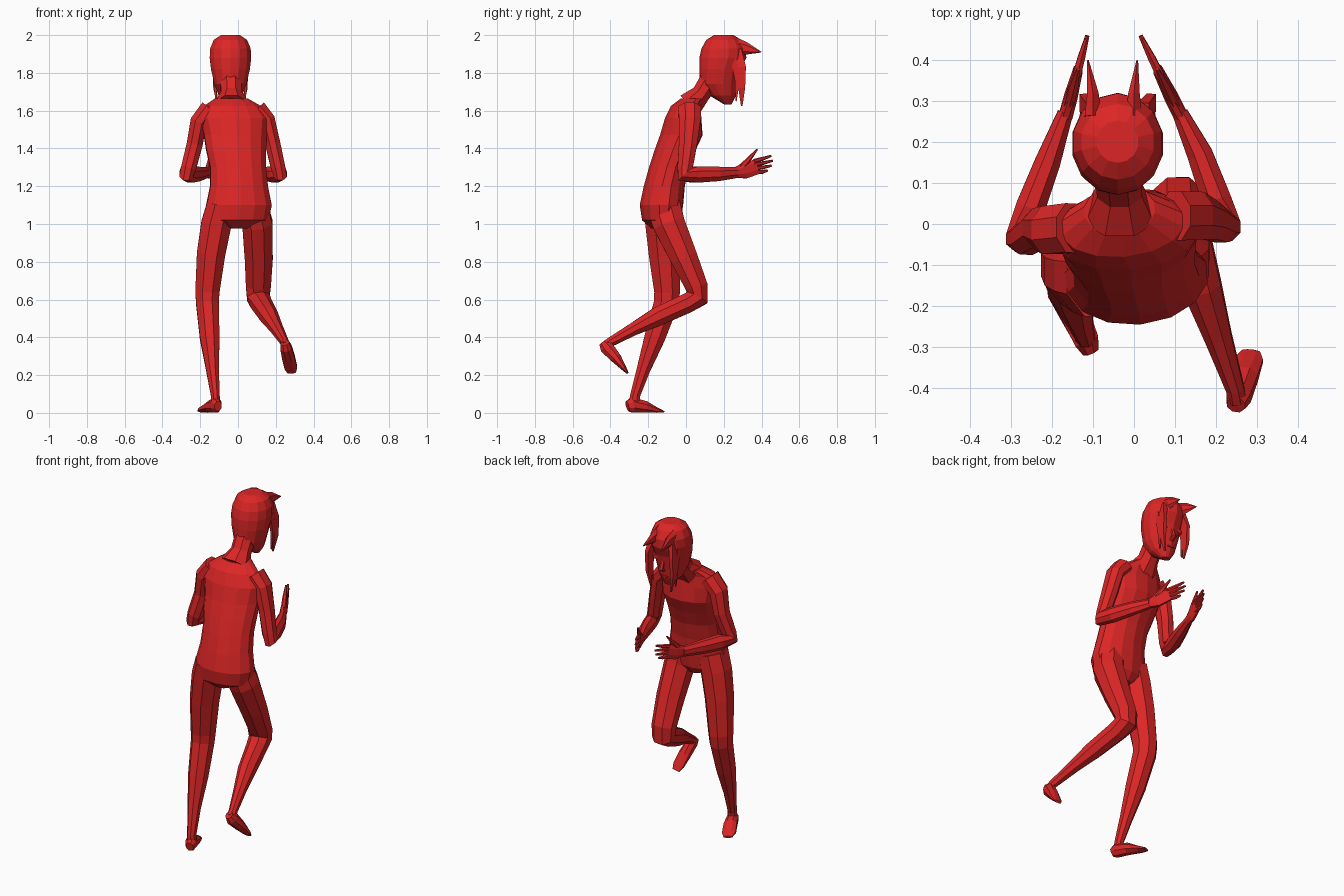
import bpy, bmesh, math
from mathutils import Vector

red = bpy.data.materials.new("red")
red.diffuse_color = (0.716, 0.019, 0.019, 1)


def skin(name, rings):
    """Bridge a list of point rings into a closed, flat-shaded mesh."""
    bm = bmesh.new()
    loops = [[bm.verts.new(p) for p in r] for r in rings]
    n = len(loops[0])
    for a, b in zip(loops, loops[1:]):
        for i in range(n):
            j = (i + 1) % n
            bm.faces.new((a[i], a[j], b[j], b[i]))
    bm.faces.new(loops[0][::-1])
    bm.faces.new(loops[-1])
    bmesh.ops.recalc_face_normals(bm, faces=bm.faces)
    me = bpy.data.meshes.new(name)
    bm.to_mesh(me)
    bm.free()
    me.materials.append(red)
    ob = bpy.data.objects.new(name, me)
    bpy.context.collection.objects.link(ob)
    return ob


def angles(n):
    k = 1 / math.cos(math.pi / n)
    for i in range(n):
        a = 2 * math.pi * (i + 0.5) / n
        yield k * math.cos(a), k * math.sin(a)


def stack(name, rows, n=12, pitch=0.0, yaw=0.0):
    """Rings (x, y, z, rx, ry) stacked upwards; pitch and yaw tilt each ring."""
    rings = []
    for x, y, z, rx, ry in rows:
        ring = []
        for c, s in angles(n):
            dx, dy = c * rx, s * ry
            ring.append((x + dx - yaw * dy, y + dy + yaw * dx, z + pitch * dy))
        rings.append(ring)
    return skin(name, rings)


def tube(name, rows, n=8):
    """Rings (x, y, z, r_side, r_other) square to the path they follow."""
    pts = [Vector(r[:3]) for r in rows]
    rings = []
    for i, p in enumerate(pts):
        t = Vector()
        if i:
            t += (p - pts[i - 1]).normalized()
        if i < len(pts) - 1:
            t += (pts[i + 1] - p).normalized()
        t.normalize()
        v = t.cross(Vector((1, 0, 0))).normalized()
        u = v.cross(t)
        ru, rv = rows[i][3:]
        rings.append([p + u * c * ru + v * s * rv for c, s in angles(n)])
    return skin(name, rings)


# Torso, leaning forward, up to the neck
stack("torso", [
    (0.00, -0.12, 0.975, 0.05, 0.06), (0.00, -0.13, 1.02, 0.16, 0.10),
    (0.005, -0.13, 1.10, 0.172, 0.112), (0.005, -0.115, 1.20, 0.152, 0.106),
    (0.00, -0.09, 1.30, 0.147, 0.103), (-0.01, -0.058, 1.39, 0.157, 0.106),
    (-0.015, -0.025, 1.47, 0.165, 0.11), (-0.02, -0.015, 1.56, 0.18, 0.094),
    (-0.03, -0.002, 1.625, 0.15, 0.076), (-0.035, 0.035, 1.665, 0.085, 0.06)],
    n=14, yaw=0.08)
tube("neck", [(-0.035, 0.02, 1.63, 0.085, 0.07), (-0.035, 0.08, 1.69, 0.055, 0.05),
              (-0.04, 0.15, 1.80, 0.055, 0.055)])

# Head with chin forward
stack("head", [
    (-0.04, 0.222, 1.632, 0.025, 0.018), (-0.04, 0.195, 1.68, 0.062, 0.068),
    (-0.04, 0.175, 1.74, 0.085, 0.098), (-0.04, 0.181, 1.82, 0.103, 0.108),
    (-0.04, 0.195, 1.88, 0.110, 0.121), (-0.04, 0.20, 1.93, 0.107, 0.115),
    (-0.04, 0.20, 1.975, 0.088, 0.09), (-0.04, 0.20, 2.0, 0.05, 0.05)], n=14)
tube("nose", [(-0.04, 0.275, 1.80, 0.008, 0.008), (-0.04, 0.295, 1.745, 0.014, 0.012),
              (-0.04, 0.265, 1.725, 0.01, 0.006)], n=6)
tube("mouth", [(-0.04, 0.25, 1.69, 0.026, 0.008), (-0.04, 0.27, 1.69, 0.018, 0.004)], n=6)
for side, s in (("left", -1), ("right", 1)):
    # Forehead tufts, hanging locks, eyes
    cx = -0.05 + s * 0.05
    tube(side + "_hair_tuft", [
        (cx, 0.26, 1.935, 0.02, 0.045), (cx, 0.315, 1.93, 0.014, 0.03),
        (cx - 0.002 + s * 0.01, 0.398, 1.91, 0.002, 0.002)], n=6)
    lx = -0.04 + s * 0.082
    tube(side + "_front_lock", [
        (lx - s * 0.02, 0.275, 1.92, 0.015, 0.02), (lx, 0.295, 1.83, 0.011, 0.022),
        (lx, 0.295, 1.72, 0.009, 0.018), (lx - s * 0.015, 0.295, 1.625, 0.003, 0.004)], n=4)
    tube(side + "_back_lock", [
        (lx, 0.25, 1.88, 0.01, 0.016), (lx, 0.272, 1.76, 0.008, 0.013),
        (lx - s * 0.005, 0.265, 1.65, 0.003, 0.003)], n=4)
    ex = -0.04 + s * 0.05
    tube(side + "_eye", [(ex, 0.262, 1.80, 0.024, 0.02), (ex, 0.279, 1.80, 0.016, 0.012)])

# Arms: shoulder, elbow, wrist
tube("left_arm", [
    (-0.15, -0.01, 1.61, 0.05, 0.06), (-0.208, -0.015, 1.54, 0.046, 0.058),
    (-0.23, -0.01, 1.42, 0.042, 0.048), (-0.262, -0.035, 1.295, 0.04, 0.04),
    (-0.275, -0.035, 1.262, 0.036, 0.045), (-0.252, 0.04, 1.262, 0.036, 0.043),
    (-0.21, 0.15, 1.265, 0.031, 0.038), (-0.167, 0.27, 1.272, 0.019, 0.028)])
tube("right_arm", [
    (0.10, 0.02, 1.61, 0.05, 0.06), (0.155, 0.02, 1.55, 0.042, 0.058),
    (0.185, 0.01, 1.42, 0.04, 0.048), (0.213, -0.005, 1.295, 0.038, 0.04),
    (0.225, -0.008, 1.262, 0.034, 0.045), (0.20, 0.06, 1.262, 0.036, 0.043),
    (0.16, 0.17, 1.265, 0.031, 0.038), (0.112, 0.27, 1.272, 0.019, 0.028)])

# Hands: palm, four spread fingers and a raised thumb
for side, w, d in (("left", Vector((-0.167, 0.26, 1.272)), Vector((0.27, 1, 0))),
                   ("right", Vector((0.115, 0.26, 1.272)), Vector((-0.50, 1, 0)))):
    def at(y, z, ru, rv):
        p = w + d * y
        return (p.x, p.y, z, ru, rv)
    tube(side + "_palm", [at(0, 1.272, 0.017, 0.026), at(0.05, 1.282, 0.016, 0.042),
                          at(0.115, 1.303, 0.011, 0.040)])
    for i in range(4):
        z = 1.276 + 0.019 * i
        tip = (0.172, 0.192, 0.198, 0.19)[i]
        tube(f"{side}_finger_{i + 1}", [
            at(0.10, z, 0.010, 0.010), at(0.145, z + 0.004 * i, 0.009, 0.009),
            at(tip, z + 0.007 + 0.007 * i, 0.005, 0.005)], n=6)
    tube(side + "_thumb", [at(0.03, 1.295, 0.012, 0.016), at(0.075, 1.345, 0.011, 0.011),
                           at(0.117, 1.395, 0.004, 0.004)], n=6)

# Standing leg
tube("left_leg", [
    (-0.09, -0.13, 1.10, 0.075, 0.095), (-0.115, -0.125, 1.0, 0.08, 0.09),
    (-0.143, -0.115, 0.84, 0.075, 0.082), (-0.162, -0.10, 0.64, 0.064, 0.068),
    (-0.162, -0.105, 0.58, 0.06, 0.065), (-0.15, -0.165, 0.40, 0.052, 0.055),
    (-0.135, -0.225, 0.23, 0.034, 0.036), (-0.12, -0.27, 0.09, 0.023, 0.026),
    (-0.118, -0.275, 0.04, 0.025, 0.03)])
tube("left_foot", [
    (-0.105, -0.31, 0.035, 0.02, 0.026), (-0.115, -0.285, 0.042, 0.03, 0.04),
    (-0.143, -0.22, 0.033, 0.036, 0.031), (-0.175, -0.16, 0.016, 0.038, 0.014),
    (-0.192, -0.125, 0.008, 0.024, 0.006)])

# Lifted leg, knee forward and shin trailing behind
tube("right_leg", [
    (0.08, -0.12, 1.10, 0.075, 0.09), (0.103, -0.09, 1.0, 0.08, 0.085),
    (0.11, -0.01, 0.82, 0.074, 0.072), (0.108, 0.055, 0.67, 0.066, 0.06),
    (0.108, 0.06, 0.61, 0.06, 0.06), (0.122, 0.005, 0.58, 0.055, 0.052),
    (0.165, -0.15, 0.51, 0.047, 0.05), (0.205, -0.275, 0.445, 0.033, 0.034),
    (0.246, -0.40, 0.375, 0.022, 0.025), (0.25, -0.425, 0.355, 0.024, 0.026)])
tube("right_foot", [
    (0.248, -0.44, 0.372, 0.022, 0.022), (0.254, -0.42, 0.347, 0.03, 0.036),
    (0.268, -0.37, 0.29, 0.034, 0.028), (0.28, -0.33, 0.238, 0.034, 0.014),
    (0.285, -0.31, 0.212, 0.022, 0.006)])
